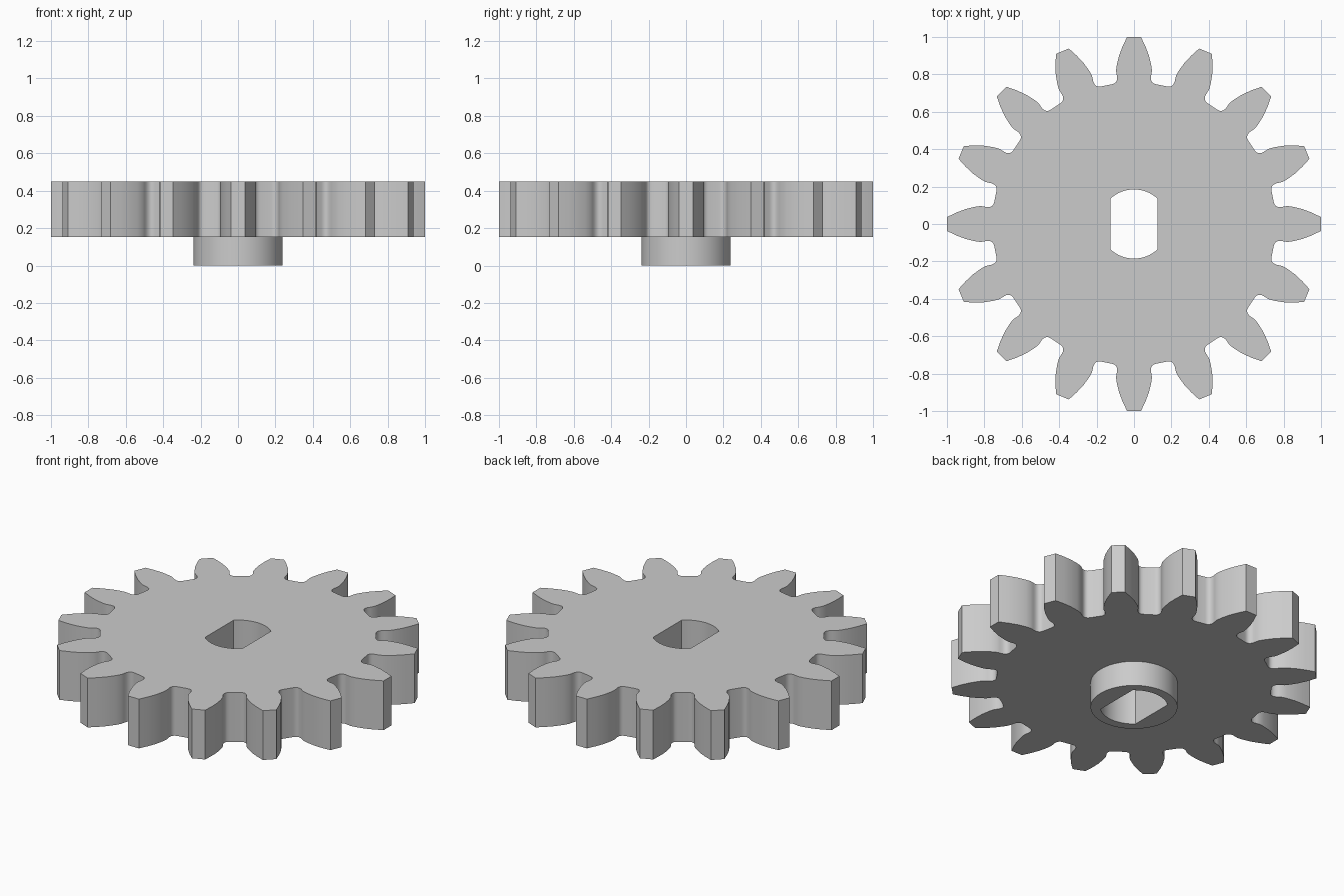
import bpy
import bmesh
from math import acos, cos, pi, radians, sin, tau

cube = bpy.data.objects.get("Cube")
if cube:
    bpy.data.objects.remove(cube, do_unlink=True)

TEETH = 16
PLATE_BOTTOM, PLATE_TOP = 0.152, 0.45
HUB_RADIUS = 0.238
BORE_RADIUS, BORE_HALF_WIDTH = 0.185, 0.125

grey = bpy.data.materials.new("plain_grey")
grey.use_nodes = True
colour = (0.6, 0.6, 0.6, 1)
grey.diffuse_color = colour
grey.node_tree.nodes["Principled BSDF"].inputs["Base Color"].default_value = colour


def arc(radius, start, end, steps):
    return [(radius * cos(start + (end - start) * i / steps),
             radius * sin(start + (end - start) * i / steps))
            for i in range(steps + 1)]


def gear_outline():
    # One tooth flank from tip to root, mirrored and repeated round the wheel
    flank = [(0.037, 1.0), (0.061, 0.95), (0.08, 0.9), (0.092, 0.85),
             (0.096, 0.82), (0.093, 0.8), (0.09, 0.785), (0.091, 0.77),
             (0.096, 0.759), (0.105, 0.751), (0.118, 0.747)]
    tooth = [(-x, y) for x, y in reversed(flank)] + flank
    points = []
    for i in range(TEETH):
        c, s = cos(tau * i / TEETH), sin(tau * i / TEETH)
        points += [(x * c + y * s, y * c - x * s) for x, y in tooth]
    return points


def bore_outline():
    # Round bore with a flat on each side
    a = acos(BORE_HALF_WIDTH / BORE_RADIUS)
    return arc(BORE_RADIUS, a, pi - a, 16) + arc(BORE_RADIUS, pi + a, tau - a, 16)


def bored_prism(name, outer, inner, z0, z1):
    bm = bmesh.new()
    caps = ([], [])
    for outline in (outer, inner):
        rings = [[bm.verts.new((x, y, z)) for x, y in outline] for z in (z0, z1)]
        for ring, edges in zip(rings, caps):
            for i, v in enumerate(ring):
                edges.append(bm.edges.new((ring[i - 1], v)))
        low, high = rings
        for i in range(len(low)):
            bm.faces.new((low[i - 1], low[i], high[i], high[i - 1]))
    for edges in caps:
        bmesh.ops.triangle_fill(bm, use_beauty=True, use_dissolve=False, edges=edges)
    bmesh.ops.recalc_face_normals(bm, faces=bm.faces[:])
    mesh = bpy.data.meshes.new(name)
    bm.to_mesh(mesh)
    bm.free()
    mesh.materials.append(grey)
    obj = bpy.data.objects.new(name, mesh)
    bpy.context.collection.objects.link(obj)
    bpy.ops.object.select_all(action="DESELECT")
    obj.select_set(True)
    bpy.context.view_layer.objects.active = obj
    bpy.ops.object.shade_smooth_by_angle(angle=radians(35))
    return obj


# Toothed wheel and the short hub beneath it, sharing one bore
bored_prism("gear_wheel", gear_outline(), bore_outline(), PLATE_BOTTOM, PLATE_TOP)
bored_prism("hub", arc(HUB_RADIUS, 0, tau, 64)[:-1], bore_outline(), 0, PLATE_BOTTOM)
